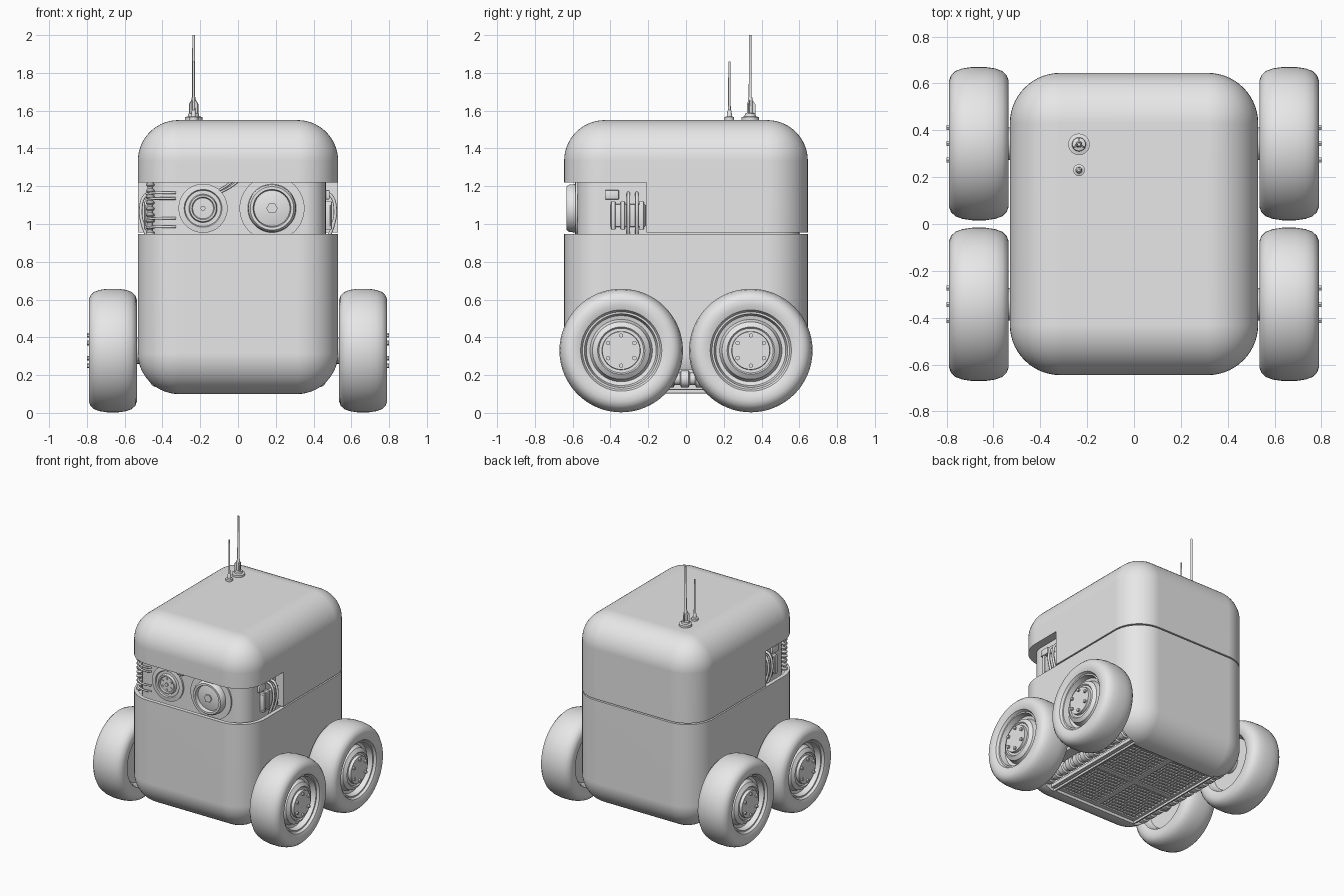
import bpy, bmesh
from math import pi, cos, sin, radians
from mathutils import Matrix, Vector

cube = bpy.data.objects.get("Cube")
if cube:
    bpy.data.objects.remove(cube, do_unlink=True)

GREY = (0.8, 0.8, 0.8, 1)
mat = bpy.data.materials.new("light_grey")
mat.use_nodes = True
mat.diffuse_color = GREY
mat.node_tree.nodes["Principled BSDF"].inputs["Base Color"].default_value = GREY


def finish(name, bm, angle=35):
    bmesh.ops.recalc_face_normals(bm, faces=bm.faces[:])
    me = bpy.data.meshes.new(name)
    bm.to_mesh(me)
    bm.free()
    me.materials.append(mat)
    ob = bpy.data.objects.new(name, me)
    bpy.context.collection.objects.link(ob)
    smooth(ob, angle)
    return ob


def smooth(ob, angle=35):
    bpy.ops.object.select_all(action='DESELECT')
    ob.select_set(True)
    bpy.context.view_layer.objects.active = ob
    bpy.ops.object.shade_smooth_by_angle(angle=radians(angle))


def add_box(bm, lo, hi):
    lo, hi = Vector(lo), Vector(hi)
    m = Matrix.Translation((lo + hi) / 2) @ Matrix.Diagonal((*(hi - lo), 1))
    return bmesh.ops.create_cube(bm, size=1, matrix=m)["verts"]


def box(name, lo, hi, r=0, seg=3, upright=False):
    bm = bmesh.new()
    add_box(bm, lo, hi)
    if r:
        edges = [e for e in bm.edges if not upright
                 or abs(e.verts[0].co.z - e.verts[1].co.z) > 1e-4]
        bmesh.ops.bevel(bm, geom=edges, offset=r, segments=seg, profile=0.5, affect='EDGES')
    return finish(name, bm)


def lathe(name, profile, loc, rot=Matrix(), seg=48):
    """Revolve (radius, height) points about the local z axis."""
    bm = bmesh.new()
    rings = []
    for r, h in profile:
        n = 1 if r == 0 else seg
        rings.append([bm.verts.new((r * cos(2 * pi * i / n), r * sin(2 * pi * i / n), h))
                      for i in range(n)])
    for a, b in zip(rings, rings[1:]):
        for i in range(seg):
            j = (i + 1) % seg
            quad = [a[i % len(a)], a[j % len(a)], b[j % len(b)], b[i % len(b)]]
            bm.faces.new(list(dict.fromkeys(quad)))
    bmesh.ops.transform(bm, matrix=Matrix.Translation(loc) @ rot, verts=bm.verts[:])
    return finish(name, bm)


def rod(name, r, length, loc, rot=Matrix(), seg=24):
    return lathe(name, [(0, 0), (r, 0), (r, length), (0, length)], loc, rot, seg)


def cut(ob, cutter):
    mod = ob.modifiers.new("cut", 'BOOLEAN')
    mod.operation, mod.solver, mod.object = 'DIFFERENCE', 'EXACT', cutter
    bpy.context.view_layer.objects.active = ob
    bpy.ops.object.modifier_apply(modifier=mod.name)
    bpy.data.objects.remove(cutter, do_unlink=True)


def cable(name, points, r=0.007):
    cu = bpy.data.curves.new(name, 'CURVE')
    cu.dimensions, cu.bevel_depth, cu.bevel_resolution = '3D', r, 2
    cu.use_fill_caps = True
    sp = cu.splines.new('BEZIER')
    sp.bezier_points.add(len(points) - 1)
    for bp, p in zip(sp.bezier_points, points):
        bp.co = p
        bp.handle_left_type = bp.handle_right_type = 'AUTO'
    cu.materials.append(mat)
    ob = bpy.data.objects.new(name, cu)
    bpy.context.collection.objects.link(ob)


def shell(name, z_cut, keep_upper):
    """Half of the rounded hull, split at a level plane."""
    ob = box(name, (-0.53, -0.645, 0.10), (0.53, 0.645, 1.55), 0.215, 14)
    bm = bmesh.new()
    bm.from_mesh(ob.data)
    bmesh.ops.bisect_plane(bm, geom=bm.verts[:] + bm.edges[:] + bm.faces[:],
                           plane_co=(0, 0, z_cut), plane_no=(0, 0, 1),
                           clear_inner=keep_upper, clear_outer=not keep_upper)
    bmesh.ops.holes_fill(bm, edges=[e for e in bm.edges if e.is_boundary])
    bm.to_mesh(ob.data)
    bm.free()
    return ob


# Hull: lid with the wraparound visor opening, tub with rim and underside bays
lid = shell("upper_shell", 0.956, True)
cut(lid, box("cutter", (-1, -1, 0.8), (1, -0.21, 1.22)))
tub = shell("lower_shell", 0.946, False)
cut(tub, box("cutter", (-0.5, -0.615, 0.915), (0.5, 0.615, 1.1), 0.185, 12, True))
cut(tub, box("cutter", (-0.35, -0.42, 0), (0.35, 0.42, 0.15)))
for s in (-1, 1):
    x0, x1 = sorted((s * 0.36, s * 0.7))
    cut(tub, box("cutter", (x0, -0.44, 0), (x1, 0.44, 0.23)))
for ob in (lid, tub):
    smooth(ob)
    wn = ob.modifiers.new("normals", 'WEIGHTED_NORMAL')
    wn.keep_sharp = True
box("inner_core", (-0.465, -0.575, 0.9), (0.465, 0.6, 1.24), 0.12, 10, True)

# Front lenses
FRONT = Matrix.Rotation(pi / 2, 4, 'X')
lathe("large_lens", [(0, 0), (0.172, 0), (0.172, 0.012), (0.128, 0.014), (0.125, 0.045),
                     (0.115, 0.058), (0.1, 0.058), (0.095, 0.03), (0.06, 0.038), (0, 0.042)],
      (0.18, -0.574, 1.083), FRONT)
lathe("small_lens", [(0, 0), (0.13, 0), (0.13, 0.014), (0.1, 0.018), (0.095, 0.01),
                     (0.075, 0.01), (0.07, 0.03), (0.06, 0.03), (0.055, 0.02), (0, 0.022)],
      (-0.185, -0.574, 1.083), FRONT)
rod("large_lens_nut", 0.03, 0.05, (0.18, -0.574, 1.083), FRONT, 6)
rod("small_lens_nut", 0.014, 0.03, (-0.185, -0.574, 1.083), FRONT, 6)
for i in range(6):
    a = i * pi / 3 + pi / 6
    rod("lens_screw", 0.007, 0.026,
        (-0.185 + 0.042 * cos(a), -0.574, 1.083 + 0.042 * sin(a)), FRONT, 8)

# Cables and spring at the front of the visor opening
for z in (1.165, 1.135, 1.03, 0.985):
    cable("front_cable", [(-0.33, -0.578, z), (-0.36, -0.59, z), (-0.43, -0.575, z),
                          (-0.485, -0.51, z - 0.005)])
for dx in (0, 0.03):
    cable("upper_cable", [(-0.12 + dx, -0.582, 1.17), (-0.08 + dx, -0.585, 1.19),
                          (-0.03 + dx, -0.58, 1.225)], 0.006)
coil = [(0, 0)]
for i in range(9):
    coil += [(0.013, i * 0.032), (0.022, i * 0.032 + 0.008),
             (0.022, i * 0.032 + 0.016), (0.013, i * 0.032 + 0.024)]
lathe("corner_spring", coil + [(0, 0.28)], (-0.465, -0.525, 0.94), seg=16)

# Side equipment behind both openings
for s in (-1, 1):
    def side_box(name, y0, y1, z0, z1, depth):
        x0, x1 = sorted((s * 0.45, s * depth))
        box(name, (x0, y0, z0), (x1, y1, z1), 0.006, 2)
    side_box("side_unit", -0.4, -0.215, 0.985, 1.105, 0.49)
    for y in (-0.385, -0.335, -0.235):
        side_box("side_unit_rib", y - 0.012, y + 0.012, 0.97, 1.12, 0.497)
    side_box("side_sensor", -0.43, -0.355, 1.13, 1.18, 0.485)
    for y in (-0.305, -0.26):
        cable("side_hose", [(s * 0.46, y, 1.165), (s * 0.492, y, 1.15), (s * 0.515, y, 1.08),
                            (s * 0.505, y, 1.0), (s * 0.48, y, 0.93)], 0.009)

# Wheels with dished rims, bolted hubs and axles
half = [(0.205, 0.1), (0.215, 0.118), (0.24, 0.127), (0.27, 0.127), (0.292, 0.119),
        (0.31, 0.1), (0.321, 0.07), (0.327, 0.03)]
tyre = half + [(r, -h) for r, h in reversed(half)] + half[:1]
rim = [(0, -0.07), (0.19, -0.07), (0.206, -0.1), (0.206, 0.1), (0.195, 0.1), (0.185, 0.06),
       (0.165, 0.055), (0.157, 0.07), (0.152, 0.09), (0.125, 0.108), (0.118, 0.1),
       (0.102, 0.1), (0.1, 0.122), (0, 0.122)]
for s, side in ((-1, "right"), (1, "left")):
    OUT = Matrix.Rotation(s * pi / 2, 4, 'Y')
    for y, end in ((-0.343, "front"), (0.343, "rear")):
        c = Vector((s * 0.6625, y, 0.33))
        tag = end + "_" + side
        lathe(tag + "_tyre", tyre, c, OUT, 64)
        lathe(tag + "_rim", rim, c, OUT, 64)
        rod(tag + "_axle", 0.07, 0.2, (s * 0.43, y, 0.33), OUT)
        for i in range(6):
            a = i * pi / 3 + pi / 2
            p = c + Vector((s * 0.115, 0.08 * cos(a), 0.08 * sin(a)))
            rod(tag + "_bolt", 0.012, 0.022, p, OUT, 6)

# Ribbed tubes in the underside side bays
ribs = [(0, 0)]
for i in range(11):
    y = i * 0.08
    ribs += [(0.033, y), (0.033, y + 0.02), (0.045, y + 0.026), (0.045, y + 0.066), (0.033, y + 0.072)]
for s in (-1, 1):
    lathe("ribbed_tube", ribs + [(0, 0.88)], (s * 0.425, 0.44, 0.18), FRONT, 20)
    x0, x1 = sorted((s * 0.36, s * 0.385))
    box("bay_rail", (x0, -0.43, 0.125), (x1, 0.43, 0.15))

# Underside grille: crossing bars, raised cells and a frame
bm = bmesh.new()
for i in range(27):
    x = -0.338 + i * 0.026
    add_box(bm, (x - 0.005, -0.42, 0.128), (x + 0.005, 0.42, 0.15))
for i in range(25):
    y = -0.408 + i * 0.034
    add_box(bm, (-0.35, y - 0.006, 0.125), (0.35, y + 0.006, 0.15))
for x in (-0.35, 0, 0.35):
    add_box(bm, (x - 0.02, -0.42, 0.12), (x + 0.02, 0.42, 0.151))
for y in (-0.41, 0, 0.41):
    add_box(bm, (-0.35, y - 0.02, 0.121), (0.35, y + 0.02, 0.151))
finish("underside_grille", bm)

# Antennas on the roof
lathe("tall_antenna", [(0, 0), (0.046, 0), (0.046, 0.018), (0.03, 0.022), (0.028, 0.036),
                       (0.014, 0.04), (0.011, 0.12), (0.008, 0.125), (0.007, 0.452), (0, 0.452)],
      (-0.235, 0.34, 1.548), seg=24)
for i in range(3):
    bm = bmesh.new()
    add_box(bm, (0.005, -0.004, 0.02), (0.027, 0.004, 0.115))
    for v in bm.verts:
        if v.co.z > 0.1 and v.co.x > 0.02:
            v.co.z -= 0.03
    turn = Matrix.Rotation(i * 2 * pi / 3 + pi / 2, 4, 'Z')
    bmesh.ops.transform(bm, matrix=Matrix.Translation((-0.235, 0.34, 1.55)) @ turn, verts=bm.verts[:])
    finish("antenna_fin", bm)
lathe("short_antenna", [(0, 0), (0.025, 0), (0.025, 0.018), (0.014, 0.022), (0.011, 0.05),
                        (0.007, 0.055), (0.006, 0.312), (0, 0.312)], (-0.235, 0.23, 1.548), seg=24)
